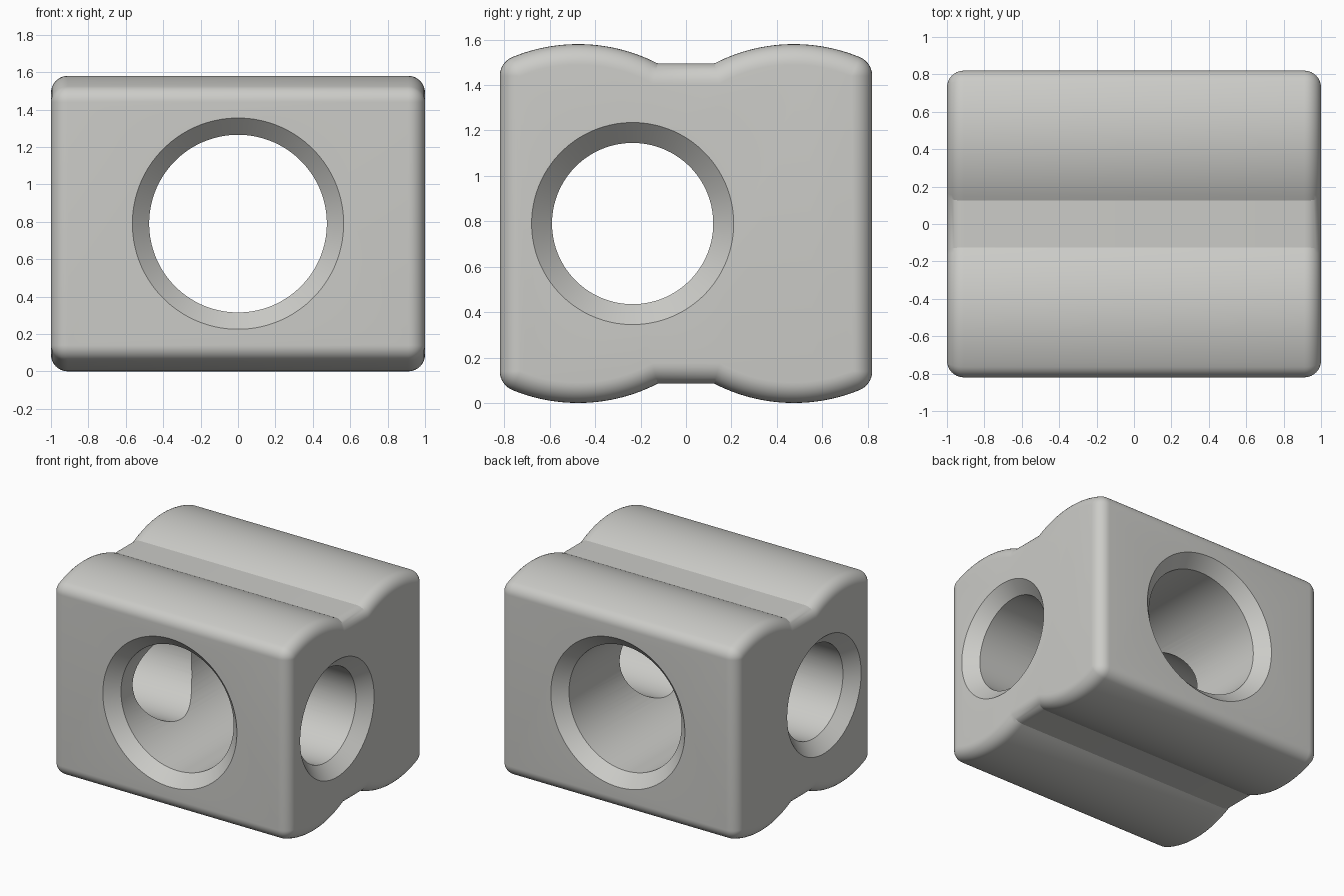
import bpy, bmesh, math
from mathutils import Vector

if "Cube" in bpy.data.objects:
    bpy.data.objects.remove(bpy.data.objects["Cube"])

HX, HY, H = 1.0, 0.82, 1.58      # half length, half depth, height
R = 0.09                         # edge rounding
LOBE_Y, LOBE_R = 0.475, 0.763    # rounded ridges on top and bottom
GROOVE_Z = 1.495                 # floor of the groove between the ridges
MID = H / 2

grey = bpy.data.materials.new("light_grey")
grey.diffuse_color = (0.60, 0.60, 0.575, 1)
grey.use_nodes = True
grey.node_tree.nodes["Principled BSDF"].inputs["Base Color"].default_value = grey.diffuse_color


def quarter(d):
    """Upper right quarter of the side profile, grown by d from its core."""
    rho, zc = LOBE_R - R + d, H - LOBE_R
    a0 = math.asin((HY - R - LOBE_Y) / (LOBE_R - R))
    a1 = -math.acos((GROOVE_Z - R + d - zc) / rho)
    cy, cz = HY - R, zc + (LOBE_R - R) * math.cos(a0)
    pts = []
    for i in range(10):          # rounded corner
        a = math.pi / 2 + (a0 - math.pi / 2) * i / 10
        pts.append((cy + d * math.sin(a), cz + d * math.cos(a)))
    for i in range(25):          # ridge arc down to the groove
        a = a0 + (a1 - a0) * i / 24
        pts.append((LOBE_Y + rho * math.sin(a), zc + rho * math.cos(a)))
    return pts


def outline(d):
    q = quarter(d)
    top = q + [(-y, z) for y, z in reversed(q)]
    return top + [(-y, H - z) for y, z in top]


def loft(name, rings):
    """Skin a row of matching rings and cap both ends."""
    bm = bmesh.new()
    rows = [[bm.verts.new(p) for p in ring] for ring in rings]
    n = len(rows[0])
    for a, b in zip(rows, rows[1:]):
        for i in range(n):
            j = (i + 1) % n
            bm.faces.new((a[i], a[j], b[j], b[i]))
    bm.faces.new(rows[0])
    bm.faces.new(rows[-1])
    bmesh.ops.remove_doubles(bm, verts=bm.verts, dist=1e-5)
    bmesh.ops.recalc_face_normals(bm, faces=bm.faces)
    me = bpy.data.meshes.new(name)
    bm.to_mesh(me)
    bm.free()
    me.materials.append(grey)
    ob = bpy.data.objects.new(name, me)
    bpy.context.collection.objects.link(ob)
    return ob


def bore(name, axis, centre, half, radius, chamfer=0.09, n=96):
    """Through-hole cutter with a 45 degree countersink at both ends."""
    out = 0.05
    rows = [(-half - out, radius + chamfer + out), (-half + chamfer, radius),
            (half - chamfer, radius), (half + out, radius + chamfer + out)]
    rings = []
    for t, r in rows:
        ring = []
        for i in range(n):
            a = math.tau * (i + 0.5) / n
            u, w = r * math.cos(a), r * math.sin(a)
            ring.append(Vector(centre) + Vector((t, u, w) if axis == "x" else (u, t, w)))
        rings.append(ring)
    ob = loft(name, rings)
    ob.hide_render = True
    return ob


# Ridged block with rounded ends
steps = [math.pi / 2 * i / 8 for i in range(9)]
ends = [(HX - R + R * math.sin(p), R * math.cos(p)) for p in steps]
stations = [(-x, d) for x, d in reversed(ends)] + ends
block = loft("ridged_block", [[(x, y, z) for y, z in outline(d)] for x, d in stations])

# Large bore front to back, smaller offset bore side to side
cutters = [bore("front_bore_cutter", "y", (0, 0, MID), HY, 0.475),
           bore("side_bore_cutter", "x", (0, -0.235, MID), HX, 0.355)]
bpy.ops.object.select_all(action='DESELECT')
block.select_set(True)
bpy.context.view_layer.objects.active = block
for cutter in cutters:
    mod = block.modifiers.new(cutter.name, 'BOOLEAN')
    mod.operation, mod.solver, mod.object = 'DIFFERENCE', 'EXACT', cutter
    bpy.ops.object.modifier_apply(modifier=mod.name)
    bpy.data.objects.remove(cutter)

bpy.ops.object.shade_smooth_by_angle(angle=math.radians(20))
